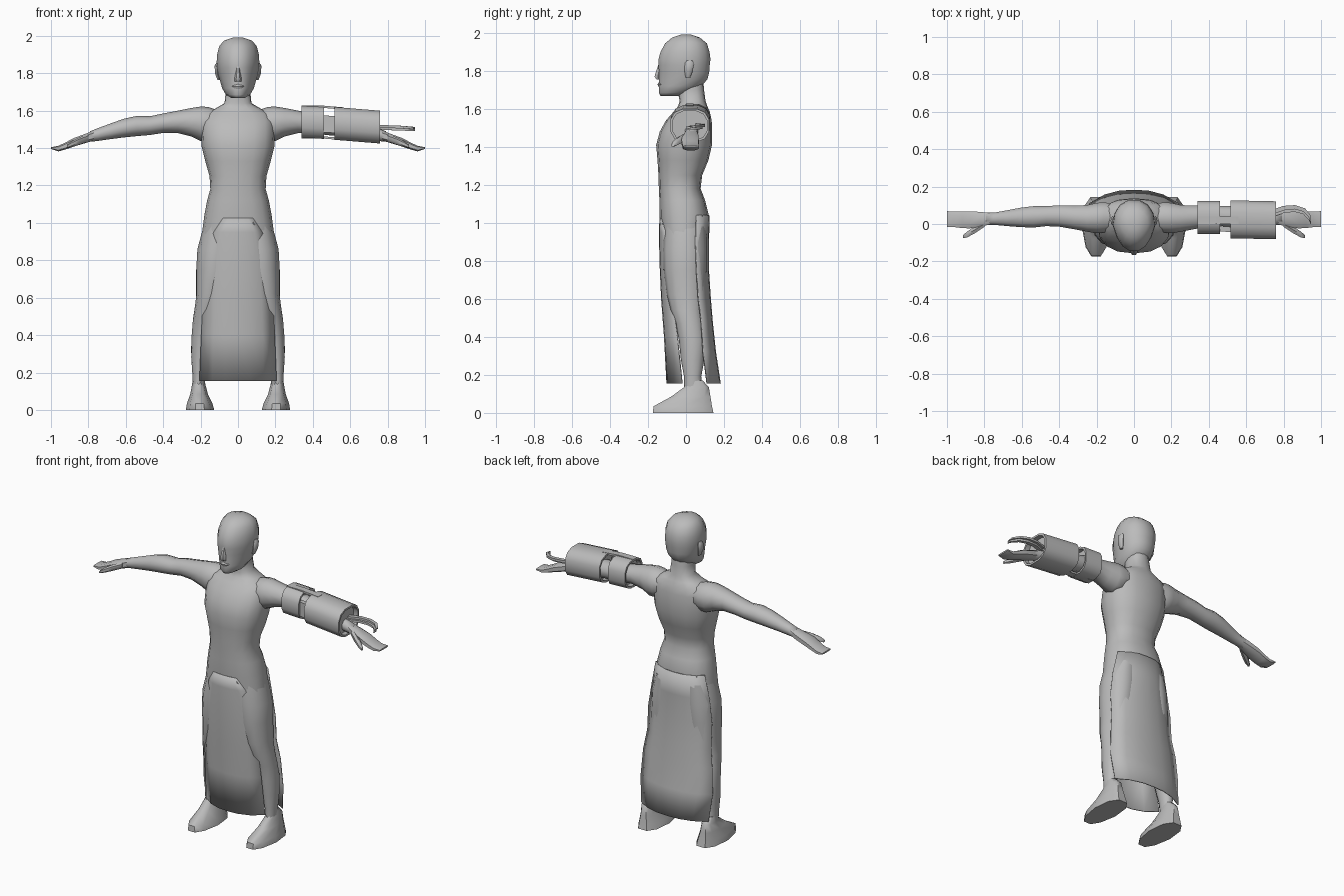
import bpy, bmesh, math
from mathutils import Vector

grey = bpy.data.materials.new("plain grey")
grey.diffuse_color = (0.5, 0.5, 0.5, 1)


def finish(name, bm, angle=50):
    bmesh.ops.recalc_face_normals(bm, faces=bm.faces)
    me = bpy.data.meshes.new(name)
    bm.to_mesh(me)
    bm.free()
    ob = bpy.data.objects.new(name, me)
    bpy.context.collection.objects.link(ob)
    me.materials.append(grey)
    bpy.ops.object.select_all(action='DESELECT')
    ob.select_set(True)
    bpy.context.view_layer.objects.active = ob
    bpy.ops.object.shade_smooth_by_angle(angle=math.radians(angle))
    return ob


def loft(name, rings, axis='Z', sides=12, power=1.0, taper=0.0, side=1, angle=50):
    """Skin rings (position, centre a, centre b, radius a, radius b) along an axis.
    Taper narrows the front of Z rings; side=-1 mirrors across x."""
    bm = bmesh.new()
    loops = []
    for p, ca, cb, ra, rb in rings:
        loop = []
        for i in range(sides):
            t = 2 * math.pi * (i + 0.5 * (axis == 'X')) / sides
            c, s = math.cos(t), math.sin(t)
            a = math.copysign(abs(c) ** power, c)
            b = math.copysign(abs(s) ** power, s)
            a *= 1 - taper * max(0, -b)
            u, v = ca + a * ra, cb + b * rb
            co = (u, v, p) if axis == 'Z' else (p, u, v)
            loop.append(bm.verts.new((co[0] * side, co[1], co[2])))
        loops.append(loop)
    for l0, l1 in zip(loops, loops[1:]):
        for i in range(sides):
            j = (i + 1) % sides
            bm.faces.new((l0[i], l0[j], l1[j], l1[i]))
    bm.faces.new(loops[0])
    bm.faces.new(loops[-1])
    return finish(name, bm, angle)


def panel(name, rows, thickness=0.006):
    """Hanging cloth: rows of (z, half width, y at middle, y at edge)."""
    bm = bmesh.new()
    n = 6
    grid = []
    for z, w, ym, ye in rows:
        grid.append([bm.verts.new((w * k / (n / 2), ym + (ye - ym) * abs(k / (n / 2)) ** 2.5, z))
                     for k in range(-n // 2, n // 2 + 1)])
    for r0, r1 in zip(grid, grid[1:]):
        for i in range(n):
            bm.faces.new((r0[i], r0[i + 1], r1[i + 1], r1[i]))
    ob = finish(name, bm)
    mod = ob.modifiers.new("thickness", 'SOLIDIFY')
    mod.thickness = thickness
    mod.offset = 0
    return ob


def strip(name, path, half, up):
    """Thin tapered bar along a path; half = (sideways, upward) half size at each point."""
    bm = bmesh.new()
    loops = []
    pts = [Vector(p) for p in path]
    for i, p in enumerate(pts):
        d = (pts[min(i + 1, len(pts) - 1)] - pts[max(i - 1, 0)]).normalized()
        u = Vector(up)
        s = d.cross(u).normalized()
        hs, hu = half[i]
        loops.append([bm.verts.new(p + s * a * hs + u * b * hu)
                      for a, b in ((-1, -1), (1, -1), (1, 1), (-1, 1))])
    for l0, l1 in zip(loops, loops[1:]):
        for i in range(4):
            j = (i + 1) % 4
            bm.faces.new((l0[i], l0[j], l1[j], l1[i]))
    bm.faces.new(loops[0])
    bm.faces.new(loops[-1])
    return finish(name, bm, 40)


# Torso with neck
loft("torso", [
    (0.72, 0, -0.01, 0.20, 0.11), (0.85, 0, -0.01, 0.205, 0.12), (1.00, 0, -0.01, 0.185, 0.125),
    (1.04, 0, -0.01, 0.18, 0.13), (1.12, 0, -0.02, 0.165, 0.12), (1.18, 0, -0.033, 0.148, 0.11),
    (1.25, 0, -0.03, 0.152, 0.115), (1.33, 0, -0.016, 0.175, 0.134), (1.41, 0, -0.01, 0.195, 0.147),
    (1.48, 0, 0.0, 0.197, 0.138), (1.54, 0, 0.015, 0.195, 0.12), (1.585, 0, 0.03, 0.175, 0.095),
    (1.612, 0, 0.035, 0.12, 0.078), (1.64, 0, 0.035, 0.072, 0.068), (1.70, 0, 0.025, 0.066, 0.07),
    (1.76, 0, 0.02, 0.06, 0.07)], sides=16, power=0.85, angle=70)

# Head, nose and ears
loft("head", [
    (1.668, 0, -0.085, 0.035, 0.05), (1.685, 0, -0.06, 0.065, 0.085), (1.72, 0, -0.03, 0.085, 0.115),
    (1.755, 0, -0.015, 0.095, 0.13), (1.79, 0, -0.01, 0.105, 0.135), (1.83, 0, -0.01, 0.112, 0.138),
    (1.86, 0, -0.008, 0.114, 0.14), (1.90, 0, -0.005, 0.112, 0.132), (1.945, 0, 0.0, 0.10, 0.112),
    (1.975, 0, 0.0, 0.075, 0.075), (1.99, 0, 0.0, 0.03, 0.03)],
    sides=14, power=0.9, taper=0.25, angle=70)
loft("nose", [(1.755, 0, -0.145, 0.018, 0.012), (1.77, 0, -0.148, 0.02, 0.02),
              (1.80, 0, -0.142, 0.013, 0.017), (1.835, 0, -0.138, 0.01, 0.008)], sides=6)
loft("lips", [(1.715, 0, -0.13, 0.025, 0.014), (1.73, 0, -0.134, 0.032, 0.016),
              (1.742, 0, -0.13, 0.022, 0.012)], sides=8)

for side, tag in ((1, "left"), (-1, "right")):
    loft(tag + "_ear", [(1.765, 0.102, 0.01, 0.008, 0.012), (1.80, 0.112, 0.014, 0.011, 0.022),
                        (1.84, 0.114, 0.018, 0.011, 0.024), (1.855, 0.11, 0.018, 0.006, 0.014)],
         sides=8, side=side)

    # Arm, running from inside the shoulder to the wrist
    loft(tag + "_arm", [
        (0.10, 0.035, 1.535, 0.075, 0.065), (0.16, 0.035, 1.53, 0.085, 0.09),
        (0.20, 0.032, 1.53, 0.085, 0.092), (0.25, 0.03, 1.538, 0.075, 0.076),
        (0.32, 0.035, 1.54, 0.066, 0.06), (0.40, 0.043, 1.533, 0.06, 0.052),
        (0.47, 0.042, 1.52, 0.056, 0.05), (0.54, 0.038, 1.518, 0.06, 0.054),
        (0.61, 0.035, 1.507, 0.054, 0.05), (0.68, 0.031, 1.49, 0.044, 0.042),
        (0.75, 0.028, 1.472, 0.034, 0.034), (0.79, 0.028, 1.462, 0.034, 0.028)],
         axis='X', sides=10, side=side, angle=70)

    # Hand with grouped fingers, and the thumb
    loft(tag + "_hand", [
        (0.77, 0.028, 1.467, 0.032, 0.028), (0.82, 0.025, 1.45, 0.042, 0.026),
        (0.88, 0.022, 1.43, 0.048, 0.024), (0.92, 0.022, 1.412, 0.046, 0.02),
        (0.96, 0.025, 1.397, 0.044, 0.016), (1.00, 0.027, 1.40, 0.044, 0.005)],
         axis='X', sides=8, power=0.7, side=side)
    loft(tag + "_thumb", [
        (0.80, 0.0, 1.455, 0.018, 0.02), (0.85, -0.03, 1.437, 0.022, 0.02),
        (0.89, -0.055, 1.42, 0.018, 0.016), (0.915, -0.068, 1.408, 0.01, 0.009)],
         axis='X', sides=6, side=side)

    # Leg and foot
    loft(tag + "_leg", [
        (0.12, 0.21, 0.04, 0.030, 0.05), (0.19, 0.208, 0.035, 0.036, 0.045),
        (0.28, 0.20, 0.035, 0.05, 0.062), (0.38, 0.187, 0.035, 0.062, 0.072),
        (0.47, 0.178, 0.02, 0.064, 0.075), (0.54, 0.165, 0.005, 0.067, 0.085),
        (0.62, 0.145, 0.0, 0.077, 0.10), (0.75, 0.125, -0.005, 0.098, 0.112),
        (0.86, 0.115, -0.005, 0.102, 0.115), (0.98, 0.10, -0.005, 0.085, 0.11)],
         sides=12, side=side, angle=70)
    loft(tag + "_foot", [
        (0.0, 0.203, -0.015, 0.076, 0.166), (0.035, 0.205, -0.017, 0.068, 0.16),
        (0.085, 0.208, 0.025, 0.047, 0.108), (0.135, 0.21, 0.055, 0.036, 0.068),
        (0.17, 0.21, 0.045, 0.03, 0.045)],
         sides=10, power=0.8, taper=0.2, side=side)

# Hanging cloth at front and back
panel("front_cloth", [
    (1.025, 0.08, -0.137, -0.128), (0.95, 0.13, -0.139, -0.105), (0.80, 0.165, -0.137, -0.085),
    (0.60, 0.185, -0.128, -0.07), (0.40, 0.195, -0.113, -0.045), (0.155, 0.205, -0.10, -0.02)])
panel("back_cloth", [
    (1.04, 0.17, 0.122, 0.055), (0.90, 0.20, 0.118, 0.05), (0.75, 0.222, 0.118, 0.055),
    (0.60, 0.222, 0.128, 0.065), (0.48, 0.24, 0.138, 0.08), (0.32, 0.25, 0.155, 0.09),
    (0.155, 0.235, 0.18, 0.11)])


# Armoured sleeve on the left arm: two cuffs with recessed ends
def cuff(name, x0, x1, c0, c1, ry, rz, wall=0.012):
    (y0, z0), (y1, z1) = c0, c1
    loft(name, [(x0 + 0.03, y0, z0, ry - wall, rz - wall), (x0, y0, z0, ry - wall, rz - wall),
                (x0, y0, z0, ry, rz), (x1, y1, z1, ry, rz),
                (x1, y1, z1, ry - wall, rz - wall), (x1 - 0.03, y1, z1, ry - wall, rz - wall)],
         axis='X', sides=12, power=0.75, angle=40)


cuff("upper_cuff", 0.34, 0.46, (0.035, 1.54), (0.035, 1.535), 0.09, 0.088)
cuff("forearm_cuff", 0.515, 0.76, (0.025, 1.532), (0.02, 1.512), 0.104, 0.09)

# Bars joining the cuffs
for name, y, z0, z1 in (("top_bar", 0.02, 1.622, 1.612), ("bottom_bar", 0.02, 1.458, 1.448)):
    strip(name, [(0.34, y, z0), (0.44, y, z0), (0.56, y, z1)], [(0.02, 0.006)] * 3, (0, 0, 1))
strip("elbow_block", [(0.45, -0.025, 1.53), (0.53, -0.03, 1.525)], [(0.014, 0.045)] * 2, (0, 0, 1))

# Curved hook blades over the hand
for name, dz, dy in (("upper_hook", 0.0, 0.0), ("lower_hook", -0.012, -0.014)):
    strip(name, [(0.73, 0.06 + dy, 1.515 + dz), (0.80, 0.085 + dy, 1.515 + dz),
                 (0.86, 0.09 + dy, 1.513 + dz), (0.91, 0.075 + dy, 1.51 + dz),
                 (0.94, 0.04 + dy, 1.508 + dz), (0.945, 0.0, 1.505 + dz)],
          [(0.012, 0.007), (0.012, 0.007), (0.011, 0.007), (0.010, 0.006), (0.007, 0.005), (0.001, 0.001)],
          (0, 0, 1))
